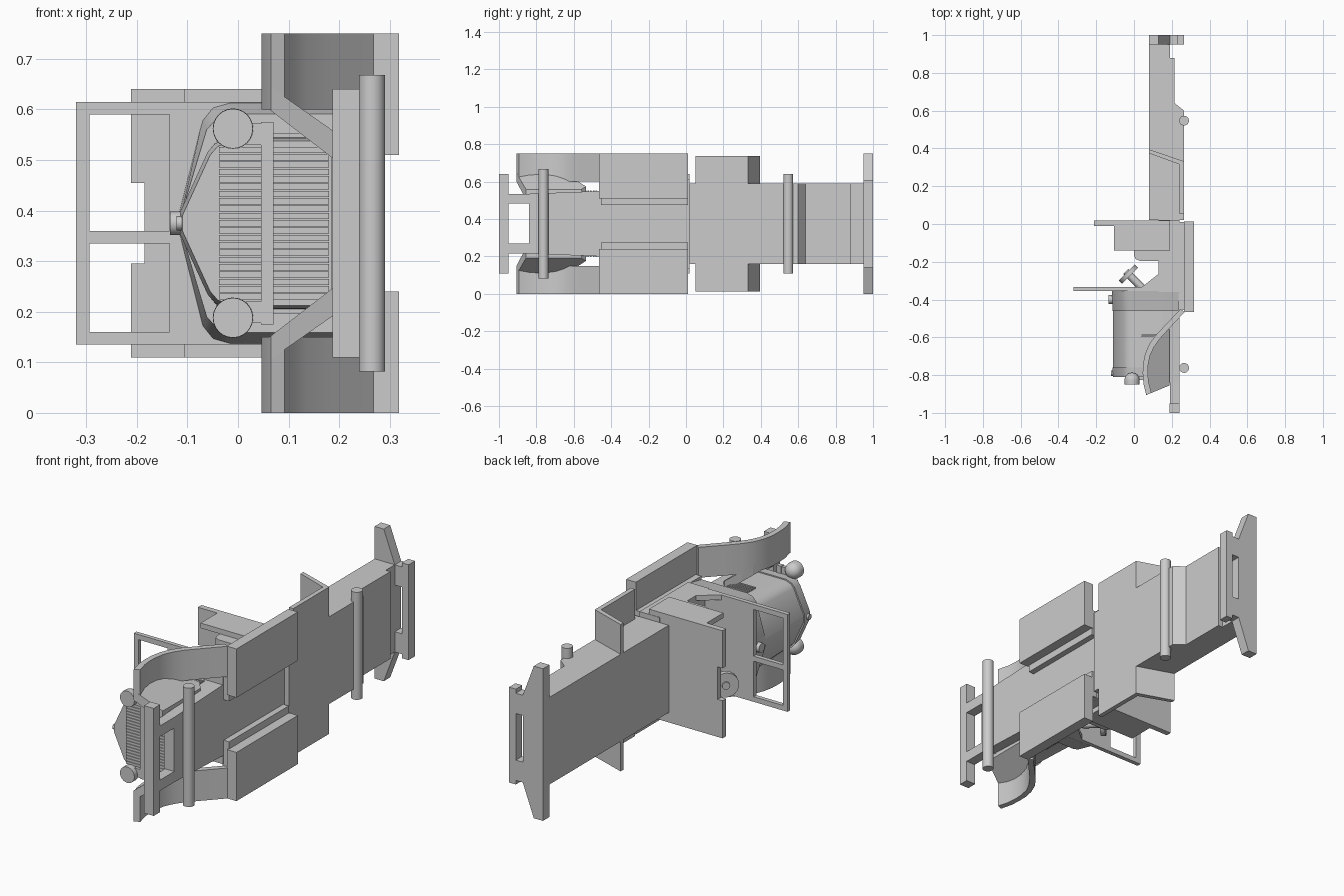
import bpy, bmesh, math
from mathutils import Matrix, Vector

cube = bpy.data.objects.get("Cube")
if cube:
    bpy.data.objects.remove(cube)

GREY = (0.6, 0.6, 0.6, 1)
mat = bpy.data.materials.new("plain_grey")
mat.use_nodes = True
mat.diffuse_color = GREY
mat.node_tree.nodes["Principled BSDF"].inputs["Base Color"].default_value = GREY
MID = 0.375   # the vehicle lies on its side: z is its width, -x its roof


def finish(name, bm, mirror=False, smooth=False):
    bmesh.ops.recalc_face_normals(bm, faces=bm.faces)
    me = bpy.data.meshes.new(name)
    bm.to_mesh(me)
    bm.free()
    ob = bpy.data.objects.new(name, me)
    bpy.context.collection.objects.link(ob)
    ob.location.z = MID
    me.materials.append(mat)
    if mirror:
        m = ob.modifiers.new("mirror", 'MIRROR')
        m.use_axis = (False, False, True)
    if smooth:
        bpy.ops.object.select_all(action='DESELECT')
        ob.select_set(True)
        bpy.context.view_layer.objects.active = ob
        bpy.ops.object.shade_smooth_by_angle(angle=math.radians(35))
    return ob


def skin(name, a, b, **kw):
    """Solid between two matching outlines."""
    bm = bmesh.new()
    va, vb = ([bm.verts.new(p) for p in ring] for ring in (a, b))
    bm.faces.new(va)
    bm.faces.new(vb[::-1])
    for i in range(len(va)):
        j = (i + 1) % len(va)
        bm.faces.new((va[i], va[j], vb[j], vb[i]))
    return finish(name, bm, **kw)


def side_shape(name, pts, lo, hi, **kw):
    """Outline in x, y extruded across the width."""
    return skin(name, [(x, y, lo) for x, y in pts], [(x, y, hi) for x, y in pts], **kw)


def box(name, x, y, w, **kw):
    pts = [(x[0], y[0]), (x[1], y[0]), (x[1], y[1]), (x[0], y[1])]
    return side_shape(name, pts, w[0], w[1], **kw)


def loft(name, p, y0, q, y1):
    """Symmetric cross-sections p and q given as x, half width."""
    def full(s, y):
        return [(x, y, w) for x, w in s] + [(x, y, -w) for x, w in reversed(s)]
    return skin(name, full(p, y0), full(q, y1), smooth=True)


def rod(name, a, b, r):
    a, b = Vector(a), Vector(b)
    d = b - a
    bm = bmesh.new()
    bmesh.ops.create_cone(bm, cap_ends=True, segments=24, radius1=r, radius2=r, depth=d.length,
                          matrix=Matrix.Translation((a + b) / 2) @ d.to_track_quat('Z', 'Y').to_matrix().to_4x4())
    return finish(name, bm, smooth=True)


# Chassis, bumpers and axles
box("front_bumper", (.187, .24), (-1, -.95), (-.265, .265))
box("front_rail", (.19, .24), (-.96, -.83), (.107, .16), mirror=True)
skin("front_chassis", [(x, -.84, w) for x, w in ((.185, -.16), (.24, -.16), (.24, .16), (.185, .16))],
     [(x, -.45, w) for x, w in ((.185, -.175), (.24, -.175), (.24, .175), (.185, .175))])
rod("front_axle", (.265, -.762, -.293), (.265, -.762, .293), .026)
rod("rear_axle", (.265, .547, -.265), (.265, .547, .265), .026)
tall = [(.08, -.375), (.13, -.375), (.19, -.215), (.19, .215), (.13, .375), (.08, .375)]
skin("rear_bumper", [(x, .95, w) for x, w in tall], [(x, 1, w) for x, w in tall])
box("rear_lower_bar", (.228, .265), (.95, 1), (-.235, .235))
box("rear_bar_tab", (.185, .235), (.95, 1), (.115, .215), mirror=True)

# Rear bed and its side guards
side_shape("rear_bed", [(.08, .02), (.08, .95), (.19, .95), (.19, .88), (.215, .88),
                        (.215, .64), (.265, .6), (.265, .02)], -.215, .215)
side_shape("rear_guard", [(.265, .052), (.265, .332), (.08, .395), (.08, .374),
                          (.242, .315), (.242, .052)], .21, .362, mirror=True)

# Bonnet, grille shell and cowl
nose = [(-.11, .015), (-.055, .135), (-.04, .152), (-.01, .163), (.19, .163)]
shell = [(x - .005, w + .006) for x, w in nose]
hood_end = [(-.11, .015), (-.055, .147), (-.04, .165), (-.01, .175), (.19, .175)]
cowl_front = [(-.113, .015), (-.062, .185), (-.042, .207), (-.012, .216), (.24, .216)]
cowl_back = [(-.118, .015), (-.07, .205), (-.05, .23), (-.015, .24), (.24, .24)]
loft("bonnet", nose, -.77, hood_end, -.45)
loft("grille_shell", nose, -.81, shell, -.76)
loft("cowl_body", cowl_front, -.46, cowl_back, -.345)
rod("radiator_cap", (-.122, -.79, 0), (-.1, -.79, 0), .014)
rod("cowl_cap", (-.134, -.4, 0), (-.1, -.4, 0), .023)

# Grille slats and bonnet louvres
for i in range(21):
    w = -.145 + i * .0145
    box("grille_slat", (-.038, .18), (-.817, -.805), (w - .0062, w + .0062))
box("lamp_bar", (.045, .07), (-.826, -.805), (-.2, .2))
for i in range(9):
    y = -.595 + i * .0145
    box("bonnet_louvre", (.04, .15), (y - .004, y + .004), (.16, .178), mirror=True)

# Headlamps: flat glass in front, round shell behind
bm = bmesh.new()
bmesh.ops.create_uvsphere(bm, u_segments=24, v_segments=16, radius=.04,
                          matrix=Matrix.Rotation(math.pi / 2, 4, 'X'))
for v in bm.verts:
    if v.co.y < -.001:
        v.co.y = -.022
    v.co += Vector((-.01, -.827, .187))
finish("headlamp", bm, mirror=True, smooth=True)
box("lamp_stand", (.015, .06), (-.826, -.808), (.155, .197), mirror=True)

# Front mudguards: curved outer band and sloping inner panel
top_curve = [(.247, -.45), (.165, -.535), (.11, -.595), (.08, -.638), (.058, -.69), (.048, -.74),
             (.046, -.79), (.05, -.845), (.065, -.905)]
under = [(.268, -.466), (.185, -.555), (.135, -.61), (.107, -.65), (.085, -.695), (.075, -.745),
         (.073, -.79), (.078, -.84), (.092, -.893)]
side_shape("front_mudguard", top_curve + under[::-1], .225, .375, mirror=True, smooth=True)
panel = [p for p in top_curve if p[0] < .19] + [(.188, -.855), (.188, -.56)]
skin("mudguard_inner_panel", [(x, y, .238 - (x - .045) * .77) for x, y in panel],
     [(x, y, .255 - (x - .085) * .7) for x, y in panel], mirror=True)

# Cab floor, running boards, side panels, seat and back wall
box("cab_floor", (.13, .24), (-.36, .02), (-.24, .24))
box("running_board", (.265, .318), (-.466, .012), (.135, .375), mirror=True)
box("board_mount", (.235, .27), (-.455, .01), (.1, .235), mirror=True)
side_shape("cab_side", [(-.106, 0), (-.106, -.14), (.13, -.14), (.19, -.14), (.19, 0)],
           .24, .265, mirror=True)
side_shape("seat", [(0, -.005), (0, -.165), (.008, -.185), (.03, -.195), (.135, -.195), (.135, -.005)],
           -.24, .24)
side_shape("door_front", [(.135, -.26), (.04, -.335), (.135, -.345)], .215, .24, mirror=True)
wall = [(-.212, -.265), (-.212, -.08), (-.185, -.08), (-.185, .08), (-.212, .08),
        (-.212, .265), (.19, .265), (.19, -.265)]
skin("cab_back_wall", [(x, -.01, w) for x, w in wall], [(x, .018, w) for x, w in wall])

# Windscreen: open frame standing on a full-width panel
Y = (-.355, -.334)
box("windscreen_top", (-.32, -.294), Y, (-.24, .24))
box("windscreen_post", (-.3, -.13), Y, (.215, .24), mirror=True)
box("windscreen_divider", (-.3, -.13), Y, (-.04, -.015))
box("windscreen_panel", (-.135, .135), Y, (-.24, .24))

# Steering wheel on its slanted column
hub, axis = Vector((-.03, -.265, -.155)), Vector((.7, -.7, 0))
rod("steering_column", hub, hub + axis * .12, .02)
rod("steering_wheel", hub - axis * .012, hub + axis * .012, .06)
rod("steering_hub", hub - axis * .02, hub, .018)
